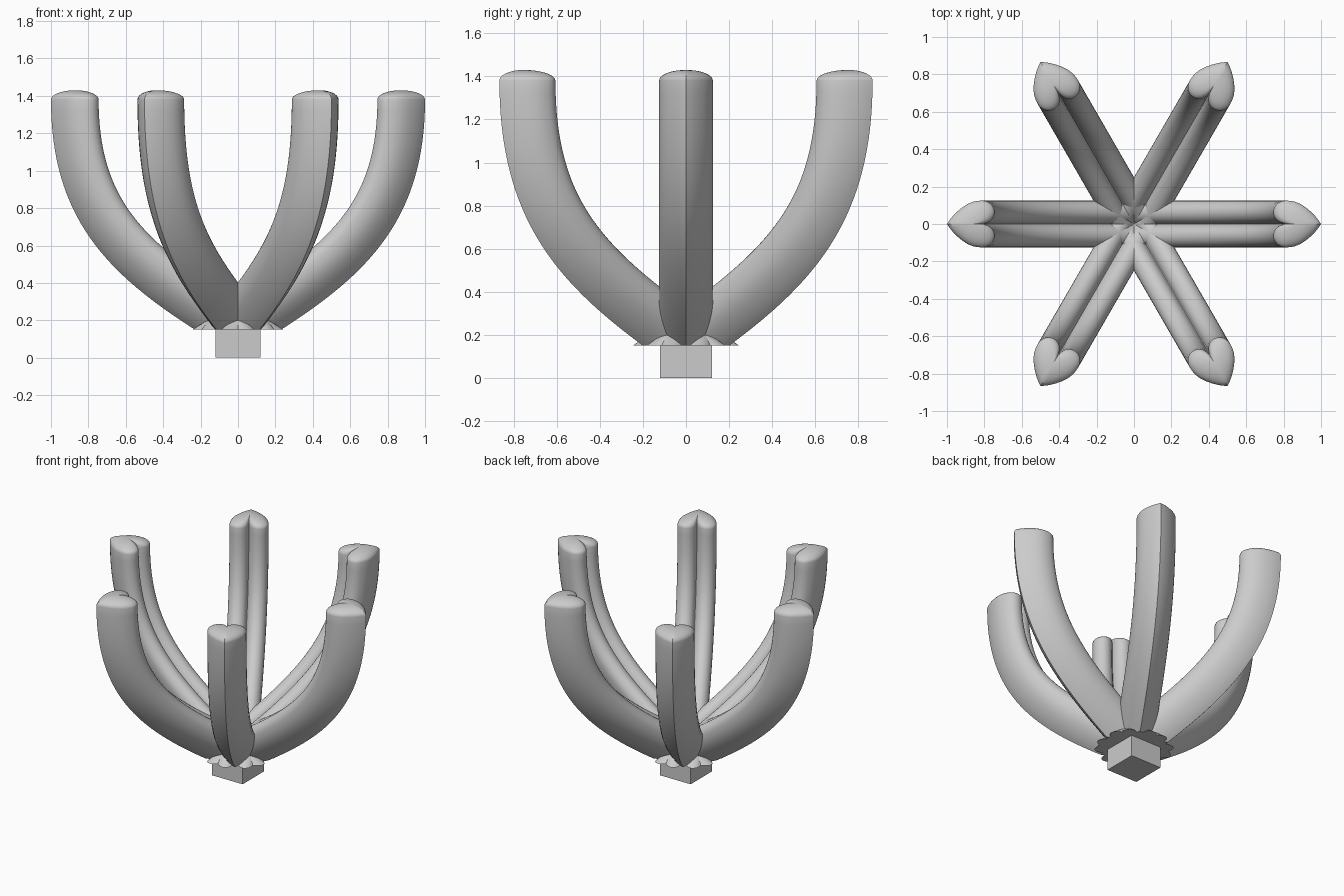
import bpy, bmesh, math
from mathutils import Vector

if "Cube" in bpy.data.objects:
    bpy.data.objects.remove(bpy.data.objects["Cube"])

# Heart half-section: (distance inward from the pointed ridge, half width)
half = [(0, 0), (.014, .021), (.032, .043), (.055, .066), (.08, .087),
        (.11, .107), (.14, .119), (.165, .124)]
half += [(.19 + .065 * math.sin(a), .063 + .062 * math.cos(a))
         for a in [math.pi * i / 12 * 0.94 for i in range(0, 13)]]
half.append((.20, 0))
heart = half + [(u, -v) for u, v in reversed(half[1:-1])]


# Path of the outer ridge in the radial plane, with its inward normal
def path():
    p = [Vector(q) for q in ((1, 1.38), (1, .75), (.70, .45), (.23, .15))]
    out = []
    for i in range(33):
        t = i / 32
        s = 1 - t
        pos = p[0]*s**3 + p[1]*3*s*s*t + p[2]*3*s*t*t + p[3]*t**3
        tan = ((p[1]-p[0])*s*s + (p[2]-p[1])*2*s*t + (p[3]-p[2])*t*t).normalized()
        out.append((pos, Vector((tan.y, -tan.x))))
    out.append((pos + tan * .5, out[-1][1]))
    return out


def make_arm(name, angle):
    bm = bmesh.new()
    rings = []
    # Domed tip, from the middle out to the rim
    mid = .13
    for k in range(8, 0, -1):
        a = math.pi / 2 * k / 9
        s, z = math.cos(a), 1.38 + .05 * math.sin(a)
        rings.append([(1 - (mid + (u - mid) * s), v * s, z) for u, v in heart])
    # Swept stem
    for pos, n in path():
        rings.append([(pos.x + n.x * u, v, pos.y + n.y * u) for u, v in heart])
    rows = [[bm.verts.new(c) for c in r] for r in rings]
    m = len(heart)
    for a, b in zip(rows, rows[1:]):
        for i in range(m):
            bm.faces.new((a[i], a[(i+1) % m], b[(i+1) % m], b[i]))
    top = bm.verts.new((1 - mid, 0, 1.43))
    for i in range(m):
        bm.faces.new((top, rows[0][(i+1) % m], rows[0][i]))
    # Flat cut where the arm meets the base
    bmesh.ops.bisect_plane(bm, geom=bm.verts[:] + bm.edges[:] + bm.faces[:],
                           plane_co=(0, 0, .15), plane_no=(0, 0, -1), clear_outer=True)
    bmesh.ops.holes_fill(bm, edges=[e for e in bm.edges if e.is_boundary], sides=0)
    bmesh.ops.recalc_face_normals(bm, faces=bm.faces[:])
    me = bpy.data.meshes.new(name)
    bm.to_mesh(me)
    bm.free()
    ob = bpy.data.objects.new(name, me)
    bpy.context.collection.objects.link(ob)
    ob.rotation_euler.z = angle
    bpy.ops.object.select_all(action='DESELECT')
    ob.select_set(True)
    bpy.context.view_layer.objects.active = ob
    bpy.ops.object.shade_smooth_by_angle(angle=math.radians(35))


# Six arms around the centre
for i in range(6):
    make_arm(f"arm_{i + 1}", math.radians(60 * i))

# Square base block
bpy.ops.mesh.primitive_cube_add(size=1, location=(0, 0, .08))
base = bpy.context.object
base.name = "base_block"
base.scale = (.24, .24, .16)
